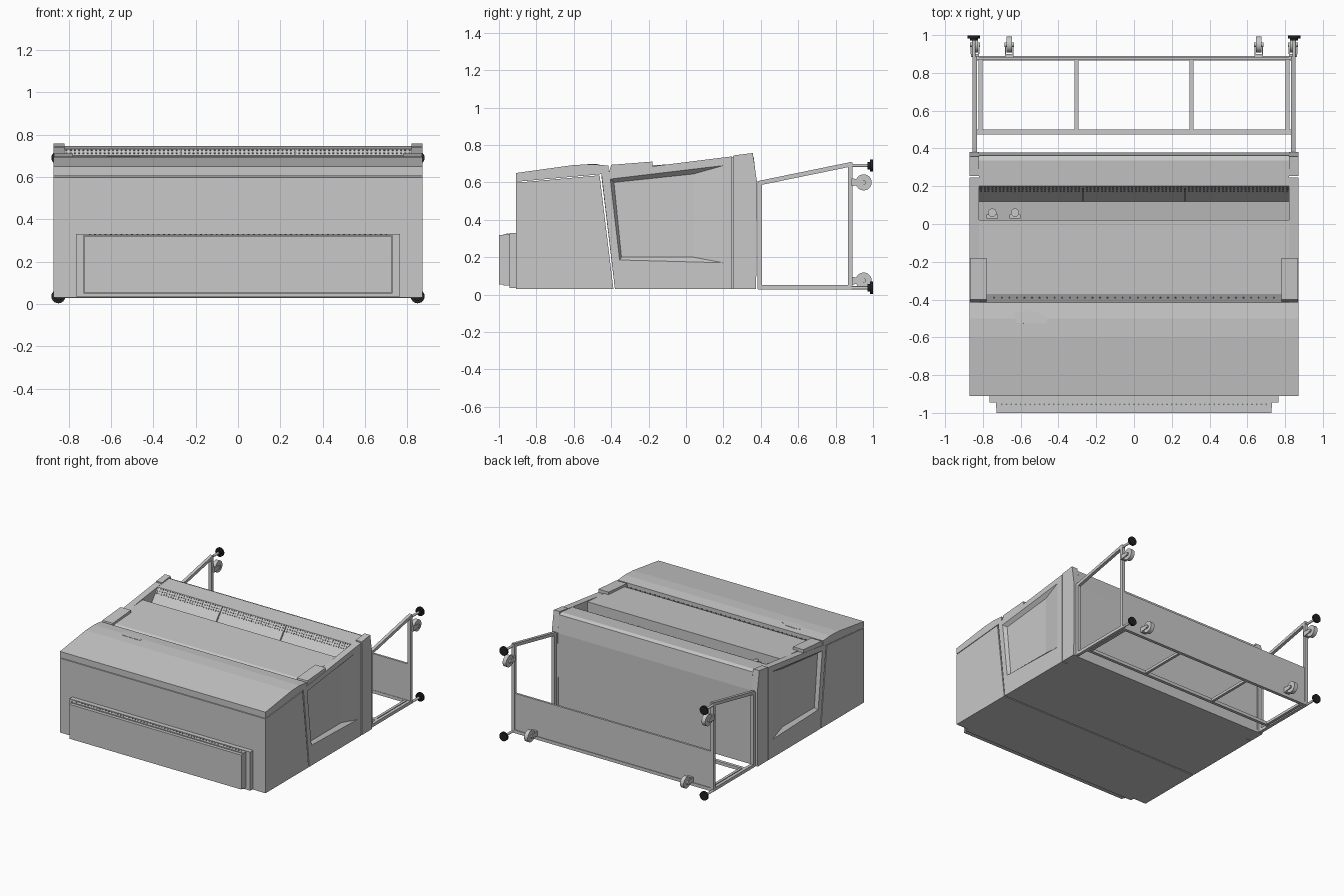
import bpy, bmesh, math
from mathutils import Vector, Matrix

cube = bpy.data.objects.get("Cube")
if cube:
    bpy.data.objects.remove(cube, do_unlink=True)


def material(name, rgb):
    m = bpy.data.materials.new(name)
    m.use_nodes = True
    m.diffuse_color = (*rgb, 1)
    m.node_tree.nodes["Principled BSDF"].inputs["Base Color"].default_value = (*rgb, 1)
    return m


GREY = material("light grey", (0.58, 0.58, 0.58))
DARK = material("dark grey", (0.2, 0.2, 0.2))
BLACK = material("black", (0.015, 0.015, 0.015))


def finish(name, bm, mat=GREY):
    bmesh.ops.recalc_face_normals(bm, faces=bm.faces)
    me = bpy.data.meshes.new(name)
    bm.to_mesh(me)
    bm.free()
    ob = bpy.data.objects.new(name, me)
    bpy.context.collection.objects.link(ob)
    me.materials.append(mat)
    return ob


def loft(name, a, xa, b, xb, mat=GREY):
    """Solid between two (y, z) outlines placed at xa and xb."""
    bm = bmesh.new()
    va = [bm.verts.new((xa, y, z)) for y, z in a]
    vb = [bm.verts.new((xb, y, z)) for y, z in b]
    bm.faces.new(va)
    bm.faces.new(vb[::-1])
    for i in range(len(a)):
        j = (i + 1) % len(a)
        bm.faces.new((va[i], vb[i], vb[j], va[j]))
    return finish(name, bm, mat)


def prism(name, outline, x0, x1, mat=GREY):
    return loft(name, outline, x0, outline, x1, mat)


def box(name, lo, hi, mat=GREY):
    return prism(name, [(lo[1], lo[2]), (hi[1], lo[2]), (hi[1], hi[2]), (lo[1], hi[2])], lo[0], hi[0], mat)


def bar(name, p, q, w=0.024):
    """Square tube from p to q."""
    p, q = Vector(p), Vector(q)
    d = q - p
    bm = bmesh.new()
    bmesh.ops.create_cube(bm, size=1)
    bm.transform(Matrix.Translation((p + q) / 2) @ d.to_track_quat('Z', 'X').to_matrix().to_4x4()
                 @ Matrix.Diagonal((w, w, d.length, 1)))
    return finish(name, bm)


def disc(name, centre, axis, r, depth, mat=GREY, sides=24):
    bm = bmesh.new()
    bmesh.ops.create_cone(bm, cap_ends=True, segments=sides, radius1=r, radius2=r, depth=depth)
    bm.transform(Matrix.Translation(centre) @ Vector(axis).to_track_quat('Z', 'Y').to_matrix().to_4x4())
    ob = finish(name, bm, mat)
    for f in ob.data.polygons:
        f.use_smooth = len(f.vertices) == 4 and sides > 8
    return ob


def repeat(ob, count, step):
    m = ob.modifiers.new("Array", 'ARRAY')
    m.count = count
    m.use_relative_offset = False
    m.use_constant_offset = True
    m.constant_offset_displace = step


# Front cabinet and its sloping lid
prism("front_cabinet", [(-.91, .03), (-.388, .03), (-.462, .638), (-.91, .598)], -.87, .87)
prism("front_lid", [(-.91, .603), (-.462, .643), (-.415, .65), (-.415, .69), (-.5, .697), (-.6, .693), (-.91, .65)],
      -.87, .87)

# Middle body with the open trough behind the flat bed
prism("main_body", [(-.38, .03), (.37, .03), (.378, .6), (.362, .735), (.335, .745), (.2, .732), (.12, .63),
                    (.02, .61), (.02, .703), (-.37, .68), (-.41, .66), (-.453, .64)], -.82, .82)

# Side panels with a tapered recess, corner caps and bed brackets
rim = [(-.405, .618), (.2, .69), (.2, .17), (-.355, .185)]
floor = [(-.385, .6), (.04, .645), (.04, .2), (-.345, .2)]
for s, side in ((1, "left"), (-1, "right")):
    panel = prism(side + "_side_panel", [(-.38, .03), (.247, .03), (.247, .739), (-.453, .652)], s * .82, s * .87)
    cutter = loft(side + "_recess_cutter", floor, s * .845, rim, s * .8702)
    cutter.hide_render = True
    cut = panel.modifiers.new("Recess", 'BOOLEAN')
    cut.operation = 'DIFFERENCE'
    cut.solver = 'EXACT'
    cut.object = cutter
    bpy.context.view_layer.objects.active = panel
    bpy.ops.object.modifier_apply(modifier=cut.name)
    bpy.data.objects.remove(cutter, do_unlink=True)
    prism(side + "_corner_cap", [(.254, .03), (.375, .03), (.38, .6), (.357, .757), (.254, .744)],
          s * .82, s * .87)
    prism(side + "_bed_bracket", [(-.413, .65), (-.18, .68), (-.18, .711), (-.4, .694)], s * .78, s * .868)

# Perforated trough wall, dividers and small fittings
for row in range(3):
    t = .06 + row * .14
    hole = disc("trough_holes", (-.81, .2 - .08 * t, .733 - .102 * t), (0, -.79, .61), .006, .004, DARK, 6)
    repeat(hole, 82, (.02, 0, 0))
for x in (-.27, .27):
    prism("trough_divider", [(.2, .73), (.12, .63), (.12, .645), (.19, .733)], x - .003, x + .003)
for x in (-.75, -.63):
    disc("trough_knob", (x, .06, .64), (0, 0, 1), .022, .04)
    box("trough_knob_base", (x - .03, .03, .612), (x + .03, .05, .64))

# Hinge strip screws and control plate on the lid
repeat(disc("hinge_screws", (-.74, -.392, .672), (0, -.4, .9), .005, .006, DARK, 6), 38, (.04, 0, 0))
bm = bmesh.new()
outline = [(-.64, -.47), (-.61, -.462), (-.52, -.465), (-.46, -.495), (-.46, -.527), (-.62, -.525)]
bm.faces.new([bm.verts.new((x, y, .699 + .04 * (min(y, -.5) + .5) - .08 * (max(y, -.5) + .5)))
              for x, y in outline])
plate = finish("control_plate", bm)
plate.modifiers.new("Thickness", 'SOLIDIFY').thickness = .006

# Stepped front tray
box("tray_base", (-.765, -.945, .035), (.765, -.9, .33))
box("tray_middle", (-.73, -.975, .05), (.73, -.94, .325))
box("tray_front", (-.728, -1, .055), (.728, -.97, .318))
repeat(disc("tray_slots", (-.7, -.955, .325), (0, 0, 1), .005, .005, DARK, 6), 57, (.025, 0, 0))


# Stand at the back
def caster(x, z):
    box("caster_plate", (x - .022, .885, z - .02), (x + .022, .9, z + .02))
    for dx in (-.02, .02):
        prism("caster_fork", [(.9, z - .018), (.9, z + .018), (.955, z + .012), (.955, z - .012)],
              x + dx - .003, x + dx + .003)
    disc("caster_wheel", (x, .95, z), (1, 0, 0), .043, .03)
    disc("caster_axle", (x, .95, z), (1, 0, 0), .012, .052)


for s, side in ((1, "left"), (-1, "right")):
    x = s * .842
    bar(side + "_stand_post", (x, .877, .03), (x, .877, .705))
    bar(side + "_stand_inner_post", (x, .393, .03), (x, .393, .6))
    bar(side + "_stand_top_rail", (x, .385, .595), (x, .888, .698))
    bar(side + "_stand_bottom_rail", (x, .385, .04), (x, .888, .04))
    bar(side + "_shelf_end", (s * .812, .48, .04), (s * .812, .88, .04), .02)
    bar("shelf_divider", (s * .305, .48, .04), (s * .305, .88, .04), .02)
    caster(s * .66, .075)
    caster(x, .6)
    for z in (.036, .69):
        disc("foot_stem", (s * .848, .94, z), (0, 1, 0), .009, .11, sides=12)
        disc("foot_pad", (s * .848, .991, z), (0, 1, 0), .033, .016, BLACK)
        disc("foot_collar", (s * .848, .978, z), (0, 1, 0), .02, .014, BLACK)
for y in (.487, .877):
    bar("shelf_cross_rail", (-.84, y, .04), (.84, y, .04))
box("stand_back_panel", (-.832, .868, .04), (.832, .884, .33))
